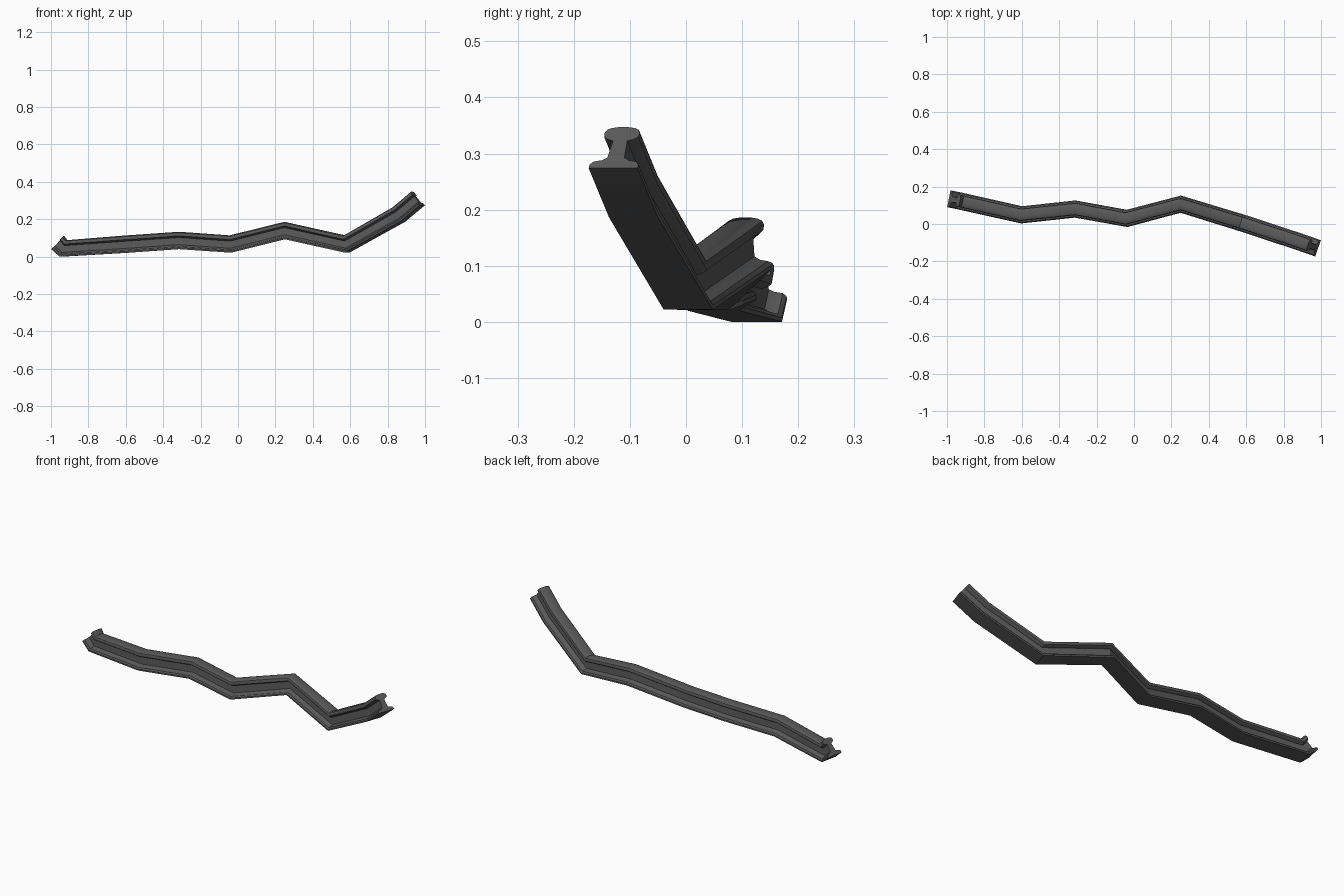
import bpy, bmesh, math
from mathutils import Vector

cube = bpy.data.objects.get("Cube")
if cube:
    bpy.data.objects.remove(cube, do_unlink=True)

# Dark steel
steel = bpy.data.materials.new("dark_steel")
steel.use_nodes = True
colour = (0.1, 0.1, 0.1, 1)
steel.diffuse_color = colour
steel.node_tree.nodes["Principled BSDF"].inputs["Base Color"].default_value = colour

# Centre line of the rail's underside
path = [Vector(p) for p in (
    (-0.99, 0.135, 0.04), (-0.945, 0.126, 0.0), (-0.6, 0.049, 0.02),
    (-0.315, 0.08, 0.04), (-0.037, 0.03, 0.021), (0.25, 0.106, 0.093),
    (0.583, 0.004, 0.022), (0.88, -0.094, 0.187), (0.984, -0.13, 0.274))]

# Half of the rail section (across, up): wide foot, thin web, rounded head
half = [(0.046, 0), (0.046, 0.008), (0.04, 0.015), (0.025, 0.018),
        (0.016, 0.024), (0.0135, 0.062), (0.025, 0.066), (0.032, 0.071),
        (0.033, 0.08), (0.030, 0.087), (0.022, 0.091), (0.010, 0.093)]
section = half + [(-x, z) for x, z in reversed(half)]


def frame(i):
    """Across and up directions of the section at a path point."""
    before = (path[i] - path[max(i - 1, 0)]).normalized()
    after = (path[min(i + 1, len(path) - 1)] - path[i]).normalized()
    along = (before + after).normalized()
    across = along.cross(Vector((0, 0, 1))).normalized()
    return across, across.cross(along)


# Sweep the section along the bent path
bm = bmesh.new()
rings = []
for i, point in enumerate(path):
    across, up = frame(i)
    rings.append([bm.verts.new(point + across * x + up * z) for x, z in section])
n = len(section)
for a, b in zip(rings, rings[1:]):
    for j in range(n):
        k = (j + 1) % n
        bm.faces.new((a[j], a[k], b[k], b[j]))
bm.faces.new(rings[0])
bm.faces.new(rings[-1])
bmesh.ops.recalc_face_normals(bm, faces=bm.faces)

mesh = bpy.data.meshes.new("bent_rail")
bm.to_mesh(mesh)
bm.free()
mesh.materials.append(steel)
rail = bpy.data.objects.new("bent_rail", mesh)
bpy.context.collection.objects.link(rail)

# Soft head, crisp corners
bpy.context.view_layer.objects.active = rail
rail.select_set(True)
bpy.ops.object.shade_smooth_by_angle(angle=math.radians(30))
